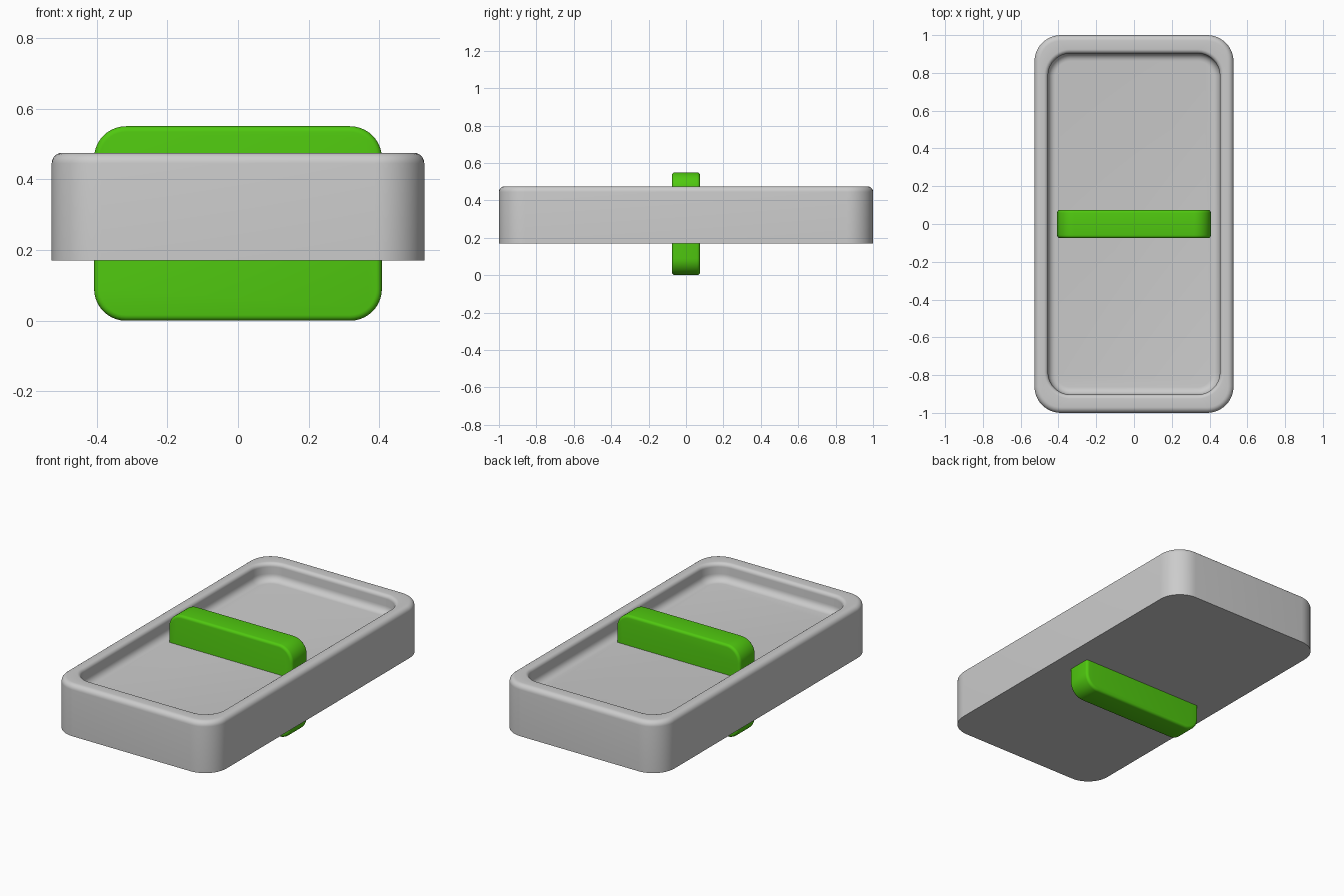
import bpy, bmesh, math

if "Cube" in bpy.data.objects:
    bpy.data.objects.remove(bpy.data.objects["Cube"])


def rounded_rect(hx, hy, r, n=10):
    pts = []
    for k, (sx, sy) in enumerate([(1, 1), (-1, 1), (-1, -1), (1, -1)]):
        for i in range(n + 1):
            a = math.radians(90 * (k + i / n))
            pts.append((sx * (hx - r) + r * math.cos(a), sy * (hy - r) + r * math.sin(a)))
    return pts


def arc(cx, cz, r, a0, a1, n=6):
    angs = [math.radians(a0 + (a1 - a0) * i / n) for i in range(n + 1)]
    return [(cx + r * math.cos(a), cz + r * math.sin(a)) for a in angs]


def loft(name, rings):
    bm = bmesh.new()
    loops = [[bm.verts.new(p) for p in ring] for ring in rings]
    n = len(loops[0])
    for a, b in zip(loops, loops[1:]):
        for i in range(n):
            j = (i + 1) % n
            bm.faces.new((a[i], a[j], b[j], b[i]))
    bm.faces.new(loops[0][::-1])
    bm.faces.new(loops[-1])
    bmesh.ops.recalc_face_normals(bm, faces=bm.faces)
    me = bpy.data.meshes.new(name)
    bm.to_mesh(me)
    bm.free()
    ob = bpy.data.objects.new(name, me)
    bpy.context.collection.objects.link(ob)
    bpy.ops.object.select_all(action='DESELECT')
    ob.select_set(True)
    bpy.context.view_layer.objects.active = ob
    bpy.ops.object.shade_smooth_by_angle(angle=math.radians(35))
    return ob


# Tray: profile of (inset, height), rounded rim and recessed floor
outer = [(0.0, 0.17)] + arc(0.03, 0.445, 0.03, 180, 90)
inner = arc(0.05, 0.453, 0.022, 90, 0) + arc(0.112, 0.412, 0.04, 180, 270)
rings = []
for d, z in outer:
    rings.append([(x, y, z) for x, y in rounded_rect(0.527 - d, 1.0 - d, 0.14 - d)])
for d, z in inner:
    rings.append([(x, y, z) for x, y in rounded_rect(0.527 - d, 0.975 - d, 0.19 - d)])
loft("tray", rings)

# Upright block passing through the tray
b = 0.016
side = [(b - b * math.cos(t), -0.075 + b - b * math.sin(t))
        for t in [math.radians(90 - 90 * i / 4) for i in range(5)]]
side = side + [(d, -y) for d, y in reversed(side)]
rings = [[(x, y, z + 0.275) for x, z in rounded_rect(0.407 - d, 0.275 - d, 0.09 - d)]
         for d, y in side]
block = loft("cross_block", rings)
mat = bpy.data.materials.new("green")
mat.diffuse_color = (0.08, 0.58, 0.005, 1)
mat.use_nodes = True
mat.node_tree.nodes["Principled BSDF"].inputs["Base Color"].default_value = mat.diffuse_color
block.data.materials.append(mat)
